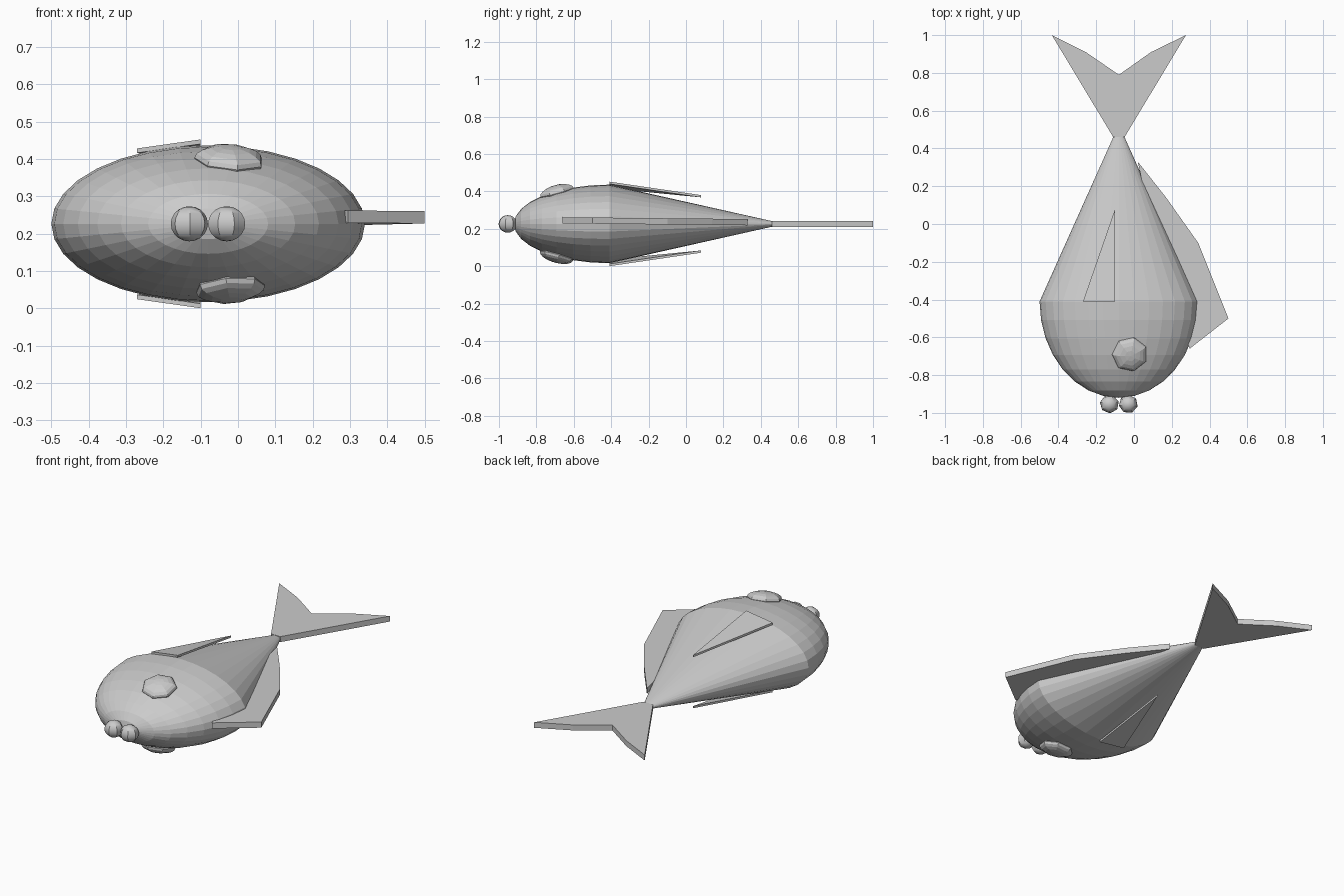
import bpy, bmesh, math
from mathutils import Matrix, Vector

if "Cube" in bpy.data.objects:
    bpy.data.objects.remove(bpy.data.objects["Cube"])

CX, CZ = -0.08, 0.226      # body axis
COL = bpy.context.scene.collection


def finish(bm, name):
    bmesh.ops.recalc_face_normals(bm, faces=bm.faces)
    me = bpy.data.meshes.new(name)
    bm.to_mesh(me)
    bm.free()
    ob = bpy.data.objects.new(name, me)
    COL.objects.link(ob)
    return ob


def plate(name, pts, offset):
    """Flat fin: 3D outline thickened along an offset vector."""
    bm = bmesh.new()
    face = bm.faces.new([bm.verts.new(p) for p in pts])
    new = bmesh.ops.extrude_face_region(bm, geom=[face])["geom"]
    verts = [g for g in new if isinstance(g, bmesh.types.BMVert)]
    bmesh.ops.translate(bm, verts=verts, vec=offset)
    return finish(bm, name)


def bead(name, centre, size, normal=(0, 0, 1), spin=0.0):
    """Seven-sided ball, flattened and aimed along a normal."""
    bm = bmesh.new()
    bmesh.ops.create_uvsphere(bm, u_segments=7, v_segments=10, radius=1)
    aim = Vector((0, 0, 1)).rotation_difference(Vector(normal)).to_matrix().to_4x4()
    bm.transform(Matrix.Translation(centre) @ aim @ Matrix.Diagonal((*size, 1))
                 @ Matrix.Rotation(math.radians(spin), 4, 'Z'))
    return finish(bm, name)


# body: half-round head running into a long cone, oval in section
SEG = 32
profile = [(-0.41 - 0.51 * math.cos(math.radians(a * 11.25)),
            math.sin(math.radians(a * 11.25))) for a in range(1, 9)]
profile.append((0.475, 0.055))
bm = bmesh.new()
rings = []
for y, r in profile:
    rings.append([bm.verts.new((CX + 0.42 * r * math.cos(t * math.tau / SEG), y,
                                CZ + 0.21 * r * math.sin(t * math.tau / SEG)))
                  for t in range(SEG)])
for a, b in zip(rings, rings[1:]):
    for i in range(SEG):
        j = (i + 1) % SEG
        bm.faces.new((a[i], a[j], b[j], b[i]))
nose = bm.verts.new((CX, -0.92, CZ))
for i in range(SEG):
    bm.faces.new((nose, rings[0][i], rings[0][(i + 1) % SEG]))
bm.faces.new(rings[-1])
finish(bm, "body")

# forked tail
tail = [(-0.05, 0.46), (0.275, 1.0), (0.09, 0.91), (-0.08, 0.79),
        (-0.255, 0.91), (-0.435, 1.0), (-0.11, 0.46)]
plate("tail_fin", [(x, y, 0.21) for x, y in tail], (0, 0, 0.032))

# back fin, very slightly tilted along its length
back = [(0.02, 0.33), (0.17, 0.14), (0.34, -0.10), (0.50, -0.50), (0.295, -0.66), (0.18, -0.41)]
plate("back_fin", [(x, y, 0.222 - 0.01 * y) for x, y in back], (0, 0, 0.033))

for label, s in (("left", 1), ("right", -1)):
    # side fins lying along both flanks
    fin = [(-0.27, -0.41, 0.202), (-0.10, -0.41, 0.226), (-0.10, 0.08, 0.154)]
    plate(label + "_side_fin", [(x, y, CZ + s * h) for x, y, h in fin], (0, 0, -s * 0.012))
    # low domed eyes
    bead(label + "_eye", (-0.022, -0.69, CZ + s * 0.17), (0.095, 0.095, 0.038),
         (0.08, -0.27, s), 90)
    # lips
    lobe = (CX - s * 0.05, -0.953, CZ)
    bead(label + "_lip", lobe, (0.051, 0.049, 0.047), spin=-90 + s * 15)

# round off the lips
bpy.ops.object.select_all(action='DESELECT')
for ob in COL.objects:
    if ob.name.endswith("_lip"):
        ob.select_set(True)
        bpy.context.view_layer.objects.active = ob
bpy.ops.object.shade_smooth_by_angle(angle=math.radians(35))
